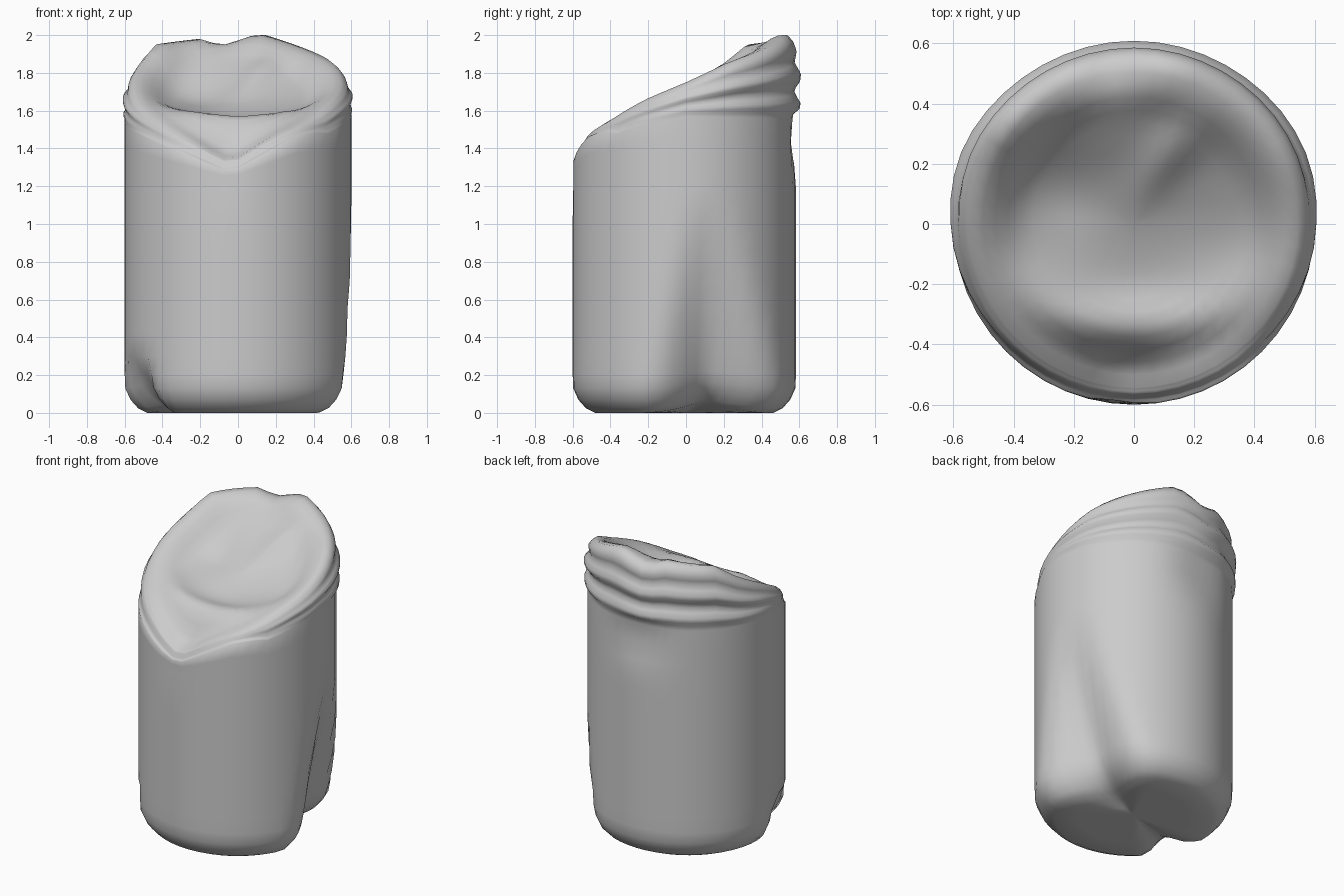
import bpy, bmesh
from math import sin, cos, pi, radians, exp

if "Cube" in bpy.data.objects:
    bpy.data.objects.remove(bpy.data.objects["Cube"])

N = 48  # segments around


def interp(pts, v):
    for (a, p), (b, q) in zip(pts, pts[1:]):
        if v <= b:
            return p + (q - p) * max(0, (v - a) / (b - a))
    return pts[-1][1]


def smooth(v):
    v = max(0, min(1, v))
    return v * v * (3 - 2 * v)


def bump(d, half):
    return 0.5 + 0.5 * cos(pi * d / half) if abs(d) < half else 0


def angle_diff(a, b):
    return (a - b + 180) % 360 - 180


# height where the straight wall ends, and height of the crumpled lid edge, by angle
SHOULDER = [(0, 1.57), (90, 1.55), (180, 1.54), (215, 1.46), (240, 1.38), (266, 1.27),
            (285, 1.38), (300, 1.46), (313, 1.49), (320, 1.47), (337, 1.52), (360, 1.57)]
EDGE = [(0, 1.75), (25, 1.86), (50, 1.93), (78, 2.01), (100, 1.94), (112, 1.98), (143, 1.95),
        (160, 1.84), (180, 1.74), (200, 1.64), (215, 1.57), (240, 1.46), (266, 1.33),
        (290, 1.47), (315, 1.56), (337, 1.66), (360, 1.75)]
# lid height from front to back
LID = [(-0.6, 1.31), (-0.46, 1.48), (-0.34, 1.59), (-0.25, 1.59), (-0.1, 1.59), (0.02, 1.64),
       (0.18, 1.74), (0.35, 1.87), (0.45, 1.96), (0.6, 2.0)]
# rounded bottom edge and wall rings
WALL = [(0.48, 0), (0.53, 0.025), (0.57, 0.07), (0.597, 0.13), (0.6, 0.2), (0.6, 0.3), (0.6, 0.42),
        (0.6, 0.55), (0.6, 0.7), (0.6, 0.85), (0.6, 1.0), (0.6, 1.12), (0.6, 1.2)]


def dent_wall(t, r, z):
    """Push the wall in: large right dent, small left dent, pinch under the back folds."""
    k = max(0, 1 - z / 1.15)
    a = bump(angle_diff(t, 9 + 9 * k), 8 + 39 * k) * k ** 1.3
    b = bump(angle_diff(t, 203), 24) * max(0, 1 - z / 0.29) ** 0.7
    c = bump(angle_diff(t, 95), 32) * exp(-((z - 1.46) / 0.13) ** 2)
    d = bump(angle_diff(t, 264), 12) * smooth((z - 1.05) / 0.25)
    back = 0.018 * max(0, sin(radians(t))) ** 2
    lift = (0.05 * a + 0.03 * b) * max(0, 1 - z / 0.4)
    return r - back - 0.25 * a - 0.15 * b - 0.035 * c - 0.012 * d, z + lift


def lid_height(x, y):
    z = sum(interp(LID, y + o) for o in (-0.04, 0, 0.04)) / 3 + 0.35 * x * x * smooth(0.5 - y)
    # diagonal ridge with a hollow on its left
    along, across = (x - 0.13) * 0.6 + (y - 0.25) * 0.8, (x - 0.13) * 0.8 - (y - 0.25) * 0.6
    z += 0.04 * exp(-(along / 0.17) ** 2 - (across / 0.07) ** 2)
    z -= 0.04 * exp(-((x + 0.24) / 0.16) ** 2 - ((y - 0.12) / 0.14) ** 2)
    z -= 0.03 * exp(-((x - 0.02) / 0.3) ** 2 - ((y + 0.22) / 0.1) ** 2)
    return z


def column(t):
    """Profile points (radius, z) at angle t from the bottom edge to near the lid centre."""
    s, e = interp(SHOULDER, t), interp(EDGE, t)
    rim_r, rim_z = dent_wall(t, *WALL[0])
    pts = [(rim_r * f, rim_z * f) for f in (0.35, 0.7)]
    pts += [dent_wall(t, r, z) for r, z in WALL]
    pts += [dent_wall(t, 0.6, 1.2 + (s - 1.2) * k) for k in (0.33, 0.66, 1)]
    # concertina folds, strongest at the back, bulging at the sides
    w = smooth((e - s - 0.06) / 0.3)
    side = abs(cos(radians(t))) ** 4
    start = pts[-1][0]
    for i in range(1, 15):
        u = i / 14
        base = start + (0.587 - start) * smooth(u * 5)
        r = base + w * (0.005 - 0.018 * cos(2 * pi * 2.75 * u)) + 0.022 * side * sin(pi * u)
        r -= (0.015 + 0.03 * w) * smooth((u - 0.75) * 4) + (1 - w) * 0.03 * u
        pts.append((r, s + (e - s) * u))
    # lid surface
    edge_r = pts[-1][0]
    for i in range(1, 13):
        f = 1 - i / 13
        r = edge_r * f
        x, y = r * cos(radians(t)), r * sin(radians(t))
        k = smooth((1 - f) / 0.35)
        pts.append((r, e * (1 - k) + lid_height(x, y) * k))
    return pts


# crushed can, one closed skin
bm = bmesh.new()
cols = []
for i in range(N):
    t = 360 * i / N
    cols.append([bm.verts.new((r * cos(radians(t)), r * sin(radians(t)), z)) for r, z in column(t)])
bottom = bm.verts.new((0, 0, 0))
top = bm.verts.new((0, 0, lid_height(0, 0)))
for i in range(N):
    a, b = cols[i], cols[(i + 1) % N]
    bm.faces.new((bottom, b[0], a[0]))
    bm.faces.new((a[-1], b[-1], top))
    for j in range(len(a) - 1):
        bm.faces.new((a[j], b[j], b[j + 1], a[j + 1]))
bmesh.ops.recalc_face_normals(bm, faces=bm.faces)
mesh = bpy.data.meshes.new("crushed_can")
bm.to_mesh(mesh)
bm.free()
can = bpy.data.objects.new("crushed_can", mesh)
bpy.context.collection.objects.link(can)
bpy.context.view_layer.objects.active = can
can.select_set(True)
bpy.ops.object.shade_smooth_by_angle(angle=radians(60))
